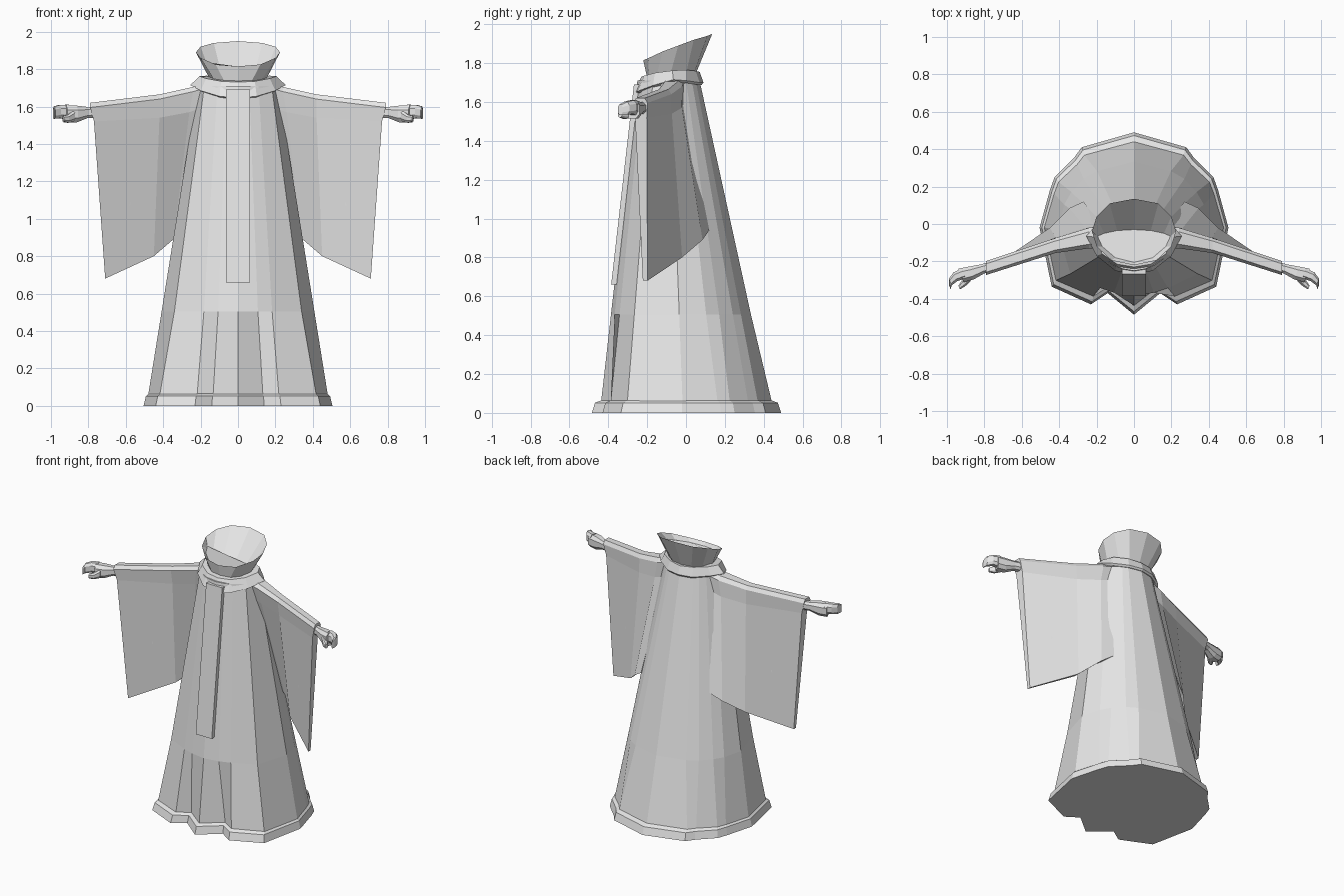
import bpy, bmesh
from mathutils import Vector

if "Cube" in bpy.data.objects:
    bpy.data.objects.remove(bpy.data.objects["Cube"])

cloth = bpy.data.materials.new("light_grey")
cloth.diffuse_color = (0.8, 0.8, 0.8, 1)
cloth.use_nodes = True
cloth.node_tree.nodes["Principled BSDF"].inputs["Base Color"].default_value = cloth.diffuse_color


def loft(name, rings, cap_start=True, cap_end=True):
    """Skin a list of equal-length closed rings with quads."""
    bm = bmesh.new()
    rows = [[bm.verts.new(p) for p in ring] for ring in rings]
    n = len(rows[0])
    for a, b in zip(rows, rows[1:]):
        for i in range(n):
            j = (i + 1) % n
            bm.faces.new((a[i], a[j], b[j], b[i]))
    if cap_start:
        bm.faces.new(rows[0][::-1])
    if cap_end:
        bm.faces.new(rows[-1])
    bmesh.ops.recalc_face_normals(bm, faces=bm.faces)
    mesh = bpy.data.meshes.new(name)
    bm.to_mesh(mesh)
    bm.free()
    mesh.materials.append(cloth)
    obj = bpy.data.objects.new(name, mesh)
    bpy.context.collection.objects.link(obj)
    return obj


def full(half):
    """Complete a half outline (back centre to front centre) by mirroring x."""
    return half + [(-p[0],) + tuple(p[1:]) for p in half[-2:0:-1]]


def at_z(outline, z, sx=1.0, sy=1.0):
    return [(x * sx, y * sy, z) for x, y in outline]


def blend(a, b, t):
    return [tuple(Vector(p).lerp(Vector(q), t)) for p, q in zip(a, b)]


# Robe: pleated at the hem, smoothing out higher up
hem = full([(0, .49), (.28, .41), (.32, .355), (.425, .25), (.45, .18), (.505, -.02),
            (.44, -.335), (.23, -.43), (.14, -.37), (0, -.485)])
smooth = full([(0, .48), (.25, .41), (.34, .355), (.42, .26), (.465, .17), (.505, -.02),
               (.42, -.335), (.22, -.43), (.13, -.46), (0, -.485)])
neck = full([(0, .07), (.09, .05), (.125, .03), (.16, 0), (.19, -.03), (.215, -.08),
             (.18, -.17), (.11, -.22), (.06, -.24), (0, -.25)])
neck_ring = at_z(neck, 1.71)
robe_low = at_z(hem, .06, .95, .9)
robe_mid = blend(at_z(smooth, .06, .95, .9), neck_ring, .27)
loft("robe", [robe_low, robe_mid, neck_ring])
loft("robe_hem", [at_z(hem, 0), at_z(hem, .052, .975, .965), at_z(hem, .066, .94, .89)])

# Stole hanging down the front
loft("front_stole", [
    [(-.063, y, z), (.063, y, z), (.063, y + .07, z), (-.063, y + .07, z)]
    for y, z in ((-.385, .66), (-.268, 1.69))])

# Flat cape collar around the shoulders
cape_outer = full([(0, .09, 1.70), (.1, .07, 1.70), (.2, 0, 1.71), (.255, -.065, 1.715),
                   (.2, -.17, 1.685), (.1, -.25, 1.655), (0, -.27, 1.645)])
cape_inner = full([(0, .07, 1.755), (.09, .05, 1.76), (.17, 0, 1.765), (.205, -.07, 1.762),
                   (.17, -.16, 1.75), (.09, -.215, 1.735), (0, -.23, 1.73)])
cape_under = [(x * .9, y * .9, z - .012) for x, y, z in cape_outer]
loft("shoulder_collar", [cape_under, cape_outer, cape_inner])

# Tall flared collar with a hollow inside
base = full([(0, .05, 1.745), (.07, .04, 1.745), (.125, 0, 1.745), (.15, -.08, 1.745),
             (.125, -.15, 1.74), (.07, -.19, 1.73), (0, -.2, 1.725)])
rim = full([(0, .135, 1.95), (.13, .11, 1.94), (.2, .04, 1.92), (.225, -.04, 1.89),
            (.2, -.12, 1.86), (.12, -.195, 1.825), (0, -.22, 1.815)])
hollow = full([(0, -.03, 1.77), (.09, -.035, 1.78), (.16, -.05, 1.81), (.195, -.065, 1.84),
               (.17, -.12, 1.82), (.1, -.18, 1.80), (0, -.205, 1.79)])
loft("flared_collar", [base, rim, hollow])


def sleeve_ring(s, top, cuff, bottom, wide, thin):
    """Section of a hanging sleeve: ridge, shoulder edges, hanging point."""
    (tx, ty, tz), (cx, cy, cz), (bx, by, bz) = top, cuff, bottom
    return [(s * tx, ty - wide * .3, tz), (s * tx, ty + wide * .3, tz),
            (s * tx, ty + wide * .5, tz - .025), (s * cx, cy + wide * .4, cz),
            (s * bx, by + thin, bz), (s * bx, by - thin, bz),
            (s * cx, cy - wide * .4, cz), (s * tx, ty - wide * .5, tz - .025)]


def box_path(name, s, path):
    """Chamfered limb through (x, y, z, half_width, half_height) stations."""
    rings = []
    for x, y, z, w, h in path:
        rings.append([(s * (x + dx * w * .4), y + dx * w, z + dz * h) for dx, dz in
                      ((-1, -.5), (-.5, -1), (.5, -1), (1, -.5),
                       (1, .5), (.5, 1), (-.5, 1), (-1, .5))])
    loft(name, rings)


for side, s in (("right", 1), ("left", -1)):
    # Wide hanging sleeve, tapering to a point below the cuff
    loft(side + "_sleeve", [
        sleeve_ring(s, (.15, -.07, 1.73), (.17, -.06, 1.6), (.27, .09, .94), .12, .03),
        sleeve_ring(s, (.24, -.075, 1.705), (.26, -.065, 1.57), (.345, .06, .89), .11, .025),
        sleeve_ring(s, (.42, -.115, 1.665), (.42, -.105, 1.54), (.45, -.04, .80), .08, .02),
        sleeve_ring(s, (.79, -.235, 1.62), (.77, -.232, 1.52), (.71, -.21, .68), .075, .012)])
    # Hand: wrist and palm, curled fingers, thumb
    box_path(side + "_palm", s, [
        (.75, -.225, 1.57, .025, .03), (.81, -.24, 1.568, .024, .03),
        (.87, -.262, 1.56, .034, .045), (.925, -.275, 1.56, .036, .045)])
    box_path(side + "_fingers", s, [
        (.91, -.265, 1.57, .026, .04), (.955, -.282, 1.573, .024, .035),
        (.982, -.31, 1.568, .018, .033), (.985, -.338, 1.56, .012, .026)])
    box_path(side + "_thumb", s, [
        (.88, -.285, 1.55, .02, .03), (.91, -.315, 1.535, .018, .022),
        (.935, -.34, 1.535, .01, .014)])
